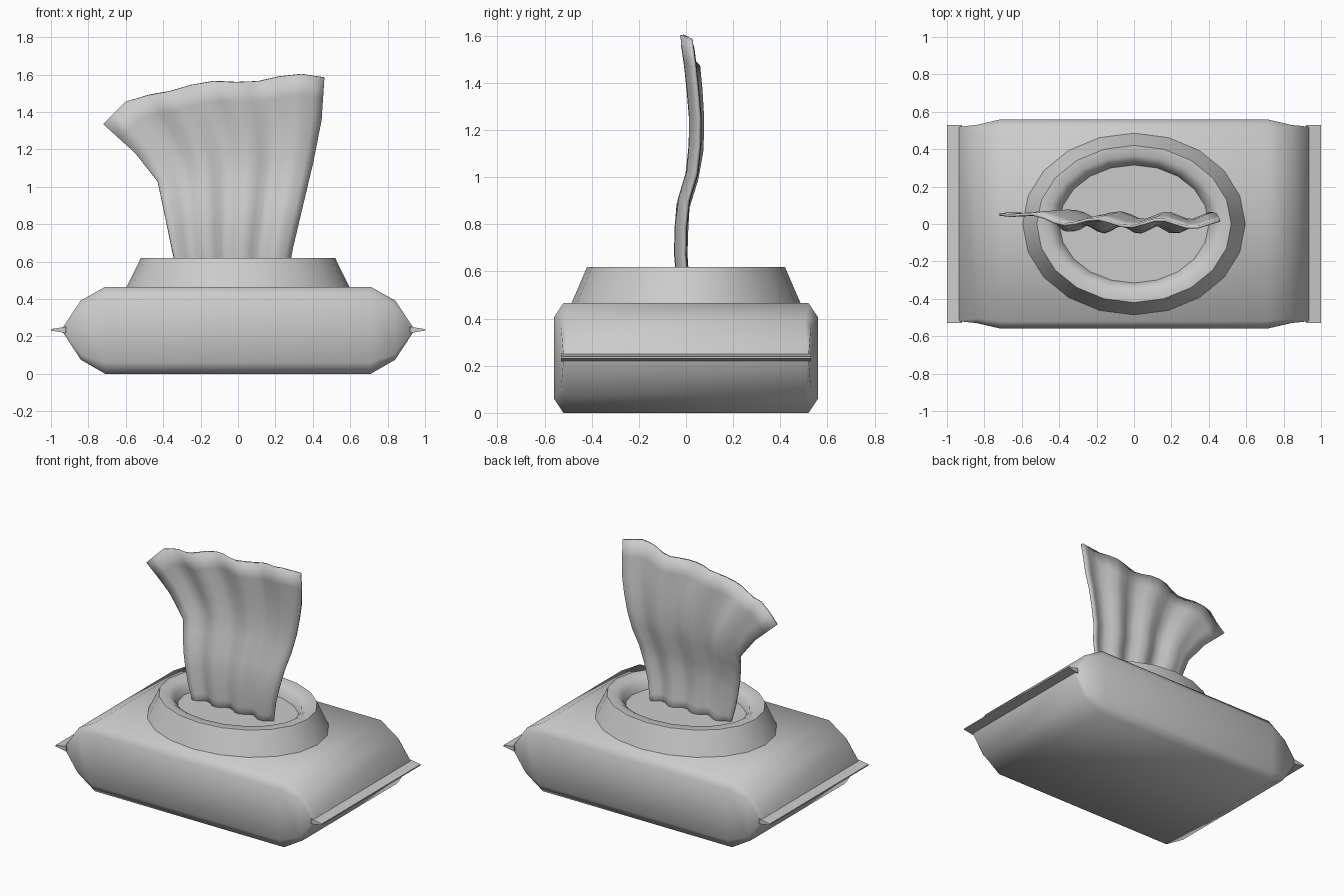
import bpy
import math

if "Cube" in bpy.data.objects:
    bpy.data.objects.remove(bpy.data.objects["Cube"])


def make_object(name, verts, faces, angle):
    mesh = bpy.data.meshes.new(name)
    mesh.from_pydata(verts, [], faces)
    obj = bpy.data.objects.new(name, mesh)
    bpy.context.collection.objects.link(obj)
    bpy.ops.object.select_all(action='DESELECT')
    obj.select_set(True)
    bpy.context.view_layer.objects.active = obj
    bpy.ops.object.mode_set(mode='EDIT')
    bpy.ops.mesh.select_all(action='SELECT')
    bpy.ops.mesh.normals_make_consistent(inside=False)
    bpy.ops.object.mode_set(mode='OBJECT')
    bpy.ops.object.shade_smooth_by_angle(angle=math.radians(angle))
    return obj


def loft(name, rings, angle):
    """Skin a list of equal closed rings and cap both ends."""
    n = len(rings[0])
    verts = [p for ring in rings for p in ring]
    faces = [(r * n + i, r * n + (i + 1) % n,
              (r + 1) * n + (i + 1) % n, (r + 1) * n + i)
             for r in range(len(rings) - 1) for i in range(n)]
    faces += [tuple(range(n)), tuple(range(len(verts) - n, len(verts)))]
    return make_object(name, verts, faces, angle)


def along(points, t):
    """Point at 0..1 along evenly spaced control points."""
    f = t * (len(points) - 1)
    i = min(int(f), len(points) - 2)
    return [a + (b - a) * (f - i) for a, b in zip(points[i], points[i + 1])]


# Packet body: chamfered rectangles narrowing to each end
def section(x, w, low, high, cy, cz):
    return [(x, -w + cy, low), (x, w - cy, low), (x, w, low + cz), (x, w, high - cz),
            (x, w - cy, high), (x, -w + cy, high), (x, -w, high - cz), (x, -w, low + cz)]


half = [(0.71, 0.56, 0.0, 0.465, 0.04, 0.06),
        (0.84, 0.53, 0.075, 0.392, 0.025, 0.03),
        (0.935, 0.52, 0.22, 0.25, 0.005, 0.005)]
sections = [section(-s[0], *s[1:]) for s in reversed(half)] + [section(*s) for s in half]
loft("packet_body", sections, 60)

# Crimped seals at both ends
for side, label in ((-1, "left"), (1, "right")):
    seal = [[(side * x, y, z) for y, z in
             ((-0.53, 0.235 - h), (0.53, 0.235 - h), (0.53, 0.235 + h), (-0.53, 0.235 + h))]
            for x, h in ((0.92, 0.017), (1.0, 0.004))]
    loft(label + "_seal", seal, 30)

# Oval dispenser rim with a recessed floor
profile = [(0.60, 0.49, 0.455), (0.52, 0.42, 0.618), (0.46, 0.365, 0.618),
           (0.42, 0.33, 0.59), (0.40, 0.315, 0.54)]
rim = [[(rx * math.cos(k * math.tau / 20), ry * math.sin(k * math.tau / 20), z)
        for k in range(20)] for rx, ry, z in profile]
loft("dispenser_rim", rim, 58)

# Wipe: folded sheet stretched between its side and top outlines
left = [(-0.31, 0.50), (-0.35, 0.65), (-0.385, 0.82), (-0.43, 1.03), (-0.55, 1.18), (-0.72, 1.335)]
right = [(0.26, 0.50), (0.29, 0.67), (0.345, 0.90), (0.40, 1.13), (0.445, 1.36), (0.46, 1.585)]
top = [(-0.72, 1.335), (-0.60, 1.455), (-0.48, 1.49), (-0.37, 1.51), (-0.25, 1.545),
       (-0.13, 1.565), (-0.01, 1.56), (0.11, 1.565), (0.22, 1.59), (0.34, 1.603), (0.46, 1.585)]
sway = [(-0.01,), (-0.025,), (-0.02,), (0.035,), (0.04,), (0.025,), (0.0,)]
cols, rows = 20, 10
verts = []
for r in range(rows + 1):
    t = r / rows
    a, b = along(left, t), along(right, t)
    for c in range(cols + 1):
        u = c / cols
        tx, tz = along(top, u)
        x = a[0] + (b[0] - a[0]) * u + t * (tx - (-0.72 + 1.18 * u))
        z = a[1] + (b[1] - a[1]) * u + t * (tz - (1.335 + 0.25 * u))
        y = along(sway, min(1, (z - 0.5) / 1.1))[0]
        y += 0.02 * math.cos(math.tau * (u - 0.44) / 0.29) + 0.04 * t * (1 - u) ** 6
        verts.append((x, y, z))
w = cols + 1
faces = [(r * w + c, r * w + c + 1, (r + 1) * w + c + 1, (r + 1) * w + c)
         for r in range(rows) for c in range(cols)]
wipe = make_object("wipe", verts, faces, 60)
thick = wipe.modifiers.new("thickness", 'SOLIDIFY')
thick.thickness = 0.015
thick.offset = 0
